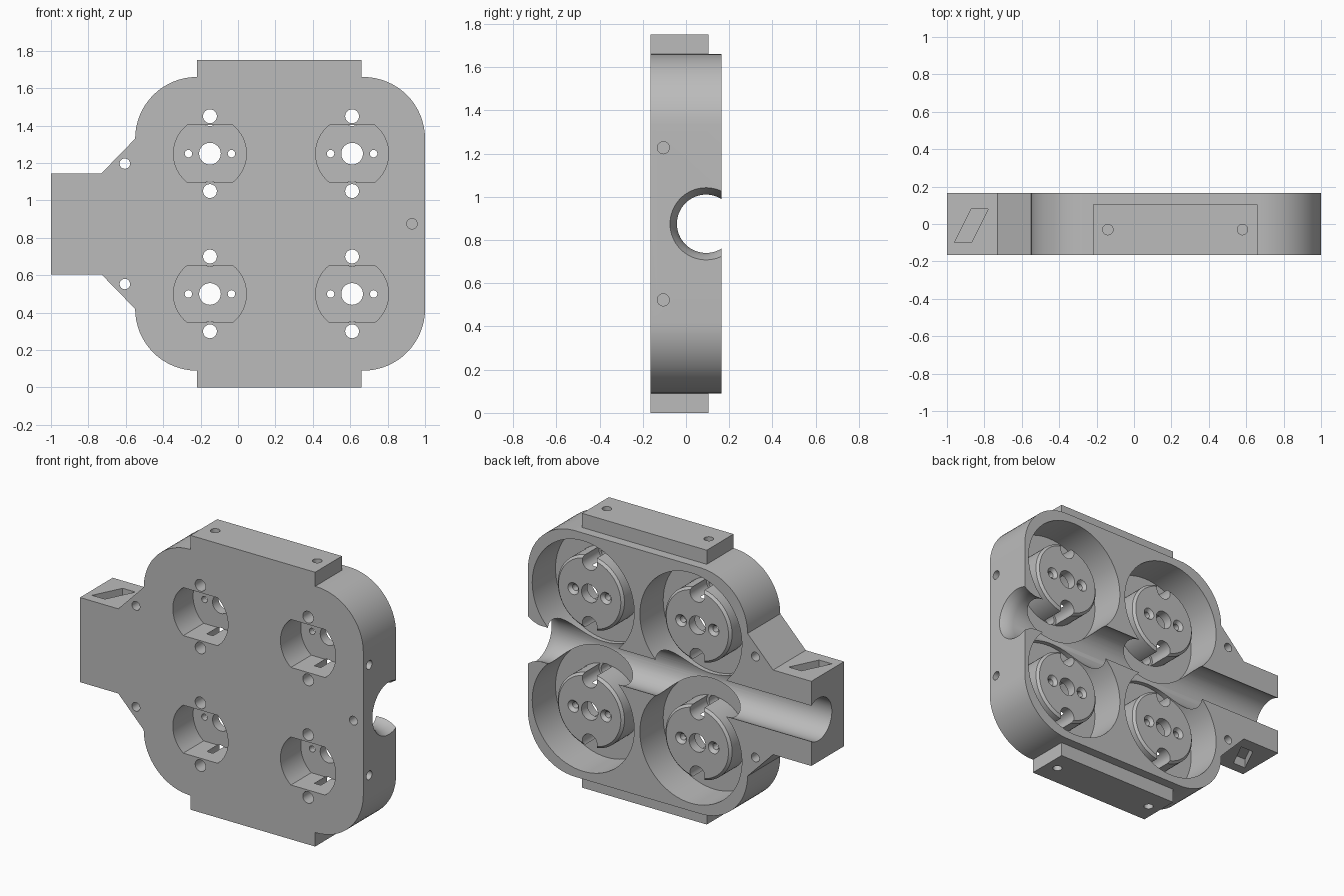
import bpy, bmesh
from math import sin, cos, pi, radians, asin

cube = bpy.data.objects.get("Cube")
if cube:
    bpy.data.objects.remove(cube, do_unlink=True)

FRONT, BACK = -0.165, 0.165
MID = 0.875            # height of the mirror plane
FLOOR = -0.07          # bottom of the round wells
BOSS_TOP = 0.10


def place(axis, u, v, t):
    return {"X": (t, u, v), "Y": (u, t, v), "Z": (u, v, t)}[axis]


def loft(name, axis, rings):
    """Closed solid through rings given as (outline, position along axis)."""
    bm = bmesh.new()
    loops = [[bm.verts.new(place(axis, u, v, t)) for u, v in pts] for pts, t in rings]
    for a, b in zip(loops, loops[1:]):
        for i in range(len(a)):
            j = (i + 1) % len(a)
            bm.faces.new((a[i], a[j], b[j], b[i]))
    bm.faces.new(loops[0])
    bm.faces.new(loops[-1])
    bmesh.ops.recalc_face_normals(bm, faces=bm.faces)
    mesh = bpy.data.meshes.new(name)
    bm.to_mesh(mesh)
    bm.free()
    ob = bpy.data.objects.new(name, mesh)
    bpy.context.collection.objects.link(ob)
    return ob


def arc(u, v, r, start, end, n):
    return [(u + r * cos(start + (end - start) * i / n),
             v + r * sin(start + (end - start) * i / n)) for i in range(n + 1)]


def circle(u, v, r, n):
    return arc(u, v, r, 0, 2 * pi, n)[:-1]


def turned(name, axis, u, v, profile, n=24):
    return loft(name, axis, [(circle(u, v, r, n), t) for r, t in profile])


def box(name, x0, x1, z0, z1, y0, y1):
    return loft(name, "Y", [([(x0, z0), (x1, z0), (x1, z1), (x0, z1)], t) for t in (y0, y1)])


def combine(target, tool, operation="DIFFERENCE"):
    mod = target.modifiers.new("shape", "BOOLEAN")
    mod.operation = operation
    mod.solver = "EXACT"
    mod.object = tool
    bpy.context.view_layer.objects.active = target
    bpy.ops.object.modifier_apply(modifier=mod.name)
    bpy.data.objects.remove(tool, do_unlink=True)


# Housing outline: rounded plate, end tabs and tapered arm; lower half mirrored
upper = [(1.0, MID + 0.455)]
upper = arc(0.67, 1.33, 0.33, 0, pi / 2, 16)
upper += [(0.66, 1.66), (0.66, 1.75), (-0.22, 1.75)]
upper += arc(-0.22, 1.33, 0.33, pi / 2, pi, 16)
upper += [(-0.73, 1.145), (-1.0, 1.145)]
lower = [(x, 2 * MID - z) for x, z in reversed(upper)]
outline = upper + lower
housing = loft("housing", "Y", [(outline, FRONT), (outline, BACK)])

# Tabs are thinner than the plate
for z0, z1 in ((1.66, 1.85), (-0.1, 0.09)):
    combine(housing, box("tab_step", -0.24, 0.68, z0, z1, 0.105, 0.3))

centres = [(x, z) for x in (-0.15, 0.61) for z in (0.5, 1.25)]

# Round wells open to the back, each with a chamfered boss
for x, z in centres:
    combine(housing, turned("well", "Y", x, z, [(0.36, FLOOR), (0.36, 0.3)], 72))
for x, z in centres:
    boss = [(0.235, FLOOR - 0.03), (0.235, BOSS_TOP - 0.015), (0.22, BOSS_TOP)]
    combine(housing, turned("boss", "Y", x, z, boss, 64), "UNION")

# Flat-sided pockets and screw holes in every boss
flat = asin(0.153 / 0.195)
for x, z in centres:
    pocket = arc(x, z, 0.195, -flat, flat, 16) + arc(x, z, 0.195, pi - flat, pi + flat, 16)
    combine(housing, loft("pocket", "Y", [(pocket, -0.3), (pocket, 0.04)]))
    combine(housing, turned("shaft_hole", "Y", x, z, [(0.058, 0), (0.058, 0.3)], 32))
    for side in (-1, 1):
        sink = [(0.02, 0), (0.02, 0.08), (0.038, BOSS_TOP), (0.038, 0.3)]
        combine(housing, turned("small_hole", "Y", x + side * 0.115, z, sink))
        bore = [(0.037, -0.3), (0.037, FLOOR + 0.002), (0.052, FLOOR + 0.002), (0.052, 0.3)]
        combine(housing, turned("screw_bore", "Y", x, z + side * 0.2, bore, 32))

# Pipe channel along the back, flared at the wide end
channel = [(0.135, -1.2), (0.135, 0.92), (0.147, 0.965), (0.167, 1.0), (0.167, 1.2)]
combine(housing, turned("channel", "X", 0.093, MID, channel, 64))

# Mirrored holes: arm, side wall, tabs, and slanted slots in the arm
R = 0.028
slot = [(-0.96, -0.1), (-0.87, -0.1), (-0.78, 0.08), (-0.87, 0.08)]
for s in (-1, 1):
    combine(housing, turned("arm_hole", "Y", -0.605, MID + s * 0.322, [(R, -0.3), (R, 0.3)]))
    combine(housing, turned("side_hole", "X", -0.105, MID + s * 0.352, [(R, 0.88), (R, 1.2)]))
    for x in (-0.14, 0.58):
        hole = [(R, MID + s * 0.775), (R, MID + s * 1.0)]
        combine(housing, turned("tab_hole", "Z", x, -0.03, hole))
    combine(housing, loft("slot", "Z", [(slot, MID + s * 0.21), (slot, MID + s * 0.4)]))
combine(housing, turned("front_hole", "Y", 0.93, MID, [(R, -0.3), (R, -0.1)]))

# One plain grey for everything
grey = bpy.data.materials.new("plain_grey")
grey.use_nodes = True
colour = (0.5, 0.5, 0.5, 1)
grey.diffuse_color = colour
grey.node_tree.nodes["Principled BSDF"].inputs["Base Color"].default_value = colour
housing.data.materials.clear()
housing.data.materials.append(grey)
for face in housing.data.polygons:
    face.material_index = 0

bpy.ops.object.select_all(action="DESELECT")
housing.select_set(True)
bpy.context.view_layer.objects.active = housing
bpy.ops.object.shade_smooth_by_angle(angle=radians(30))
